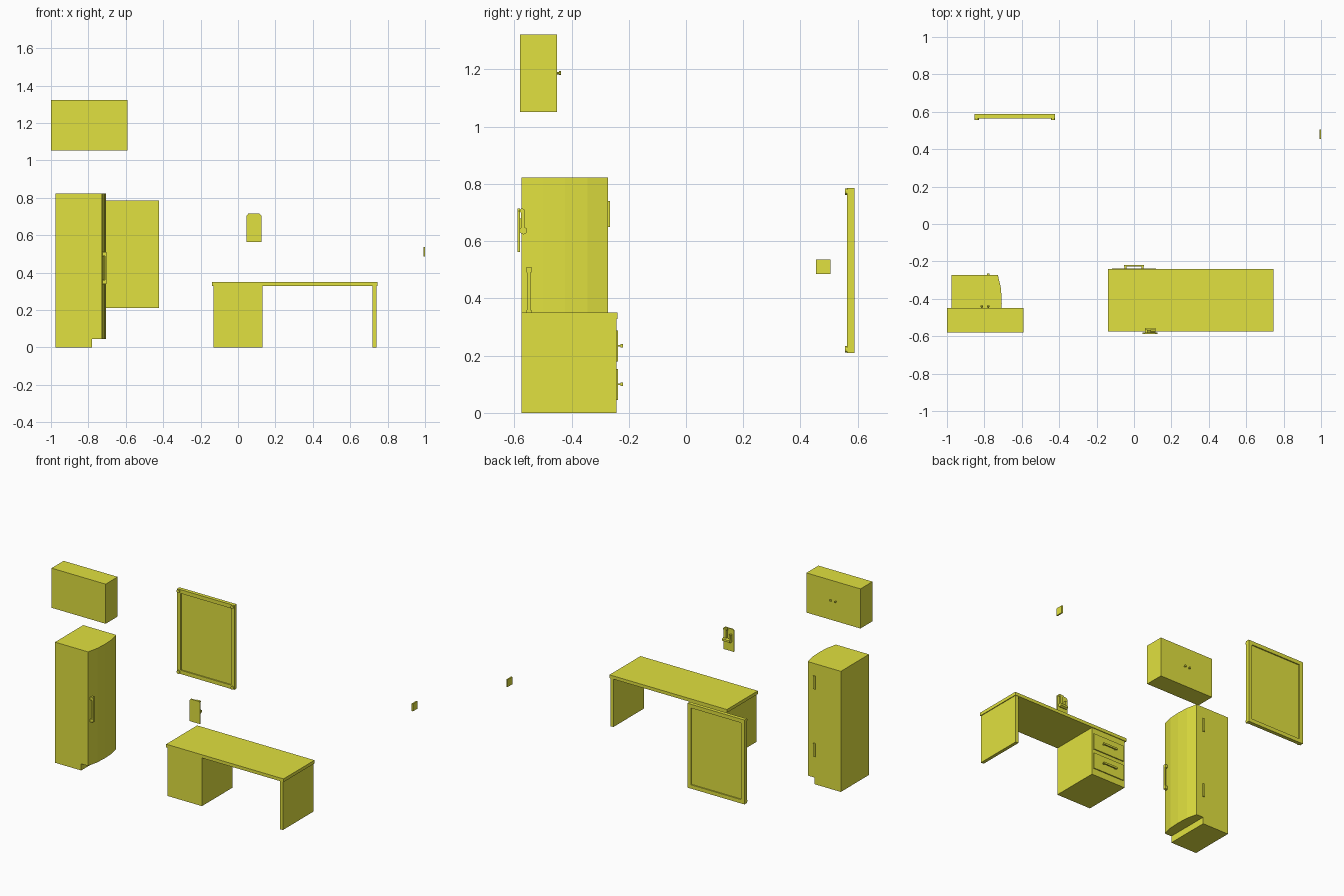
import bpy, bmesh
from mathutils import Matrix, Vector

if "Cube" in bpy.data.objects:
    bpy.data.objects.remove(bpy.data.objects["Cube"])

mat = bpy.data.materials.new("yellow")
mat.diffuse_color = (0.75, 0.75, 0.05, 1)
mat.use_nodes = True
mat.node_tree.nodes["Principled BSDF"].inputs["Base Color"].default_value = mat.diffuse_color


def finish(name, bm):
    bmesh.ops.recalc_face_normals(bm, faces=bm.faces)
    me = bpy.data.meshes.new(name)
    bm.to_mesh(me)
    bm.free()
    me.materials.append(mat)
    ob = bpy.data.objects.new(name, me)
    bpy.context.collection.objects.link(ob)
    return ob


def box(name, x, y, z):
    bm = bmesh.new()
    size = Matrix.Diagonal((x[1] - x[0], y[1] - y[0], z[1] - z[0], 1))
    mid = Matrix.Translation((sum(x) / 2, sum(y) / 2, sum(z) / 2))
    bmesh.ops.create_cube(bm, size=1, matrix=mid @ size)
    return finish(name, bm)


def prism(name, pts, direction, cap=True):
    """Extrude a flat outline; cap=False leaves the starting side open."""
    bm = bmesh.new()
    f = bm.faces.new([bm.verts.new(p) for p in pts])
    r = bmesh.ops.extrude_face_region(bm, geom=[f], use_keep_orig=cap)
    bmesh.ops.translate(bm, vec=direction, verts=[v for v in r["geom"] if isinstance(v, bmesh.types.BMVert)])
    return finish(name, bm)


def rod(name, a, b, r, sides=12):
    a, b = Vector(a), Vector(b)
    d = b - a
    bm = bmesh.new()
    m = Matrix.Translation((a + b) / 2) @ d.to_track_quat('Z', 'Y').to_matrix().to_4x4()
    bmesh.ops.create_cone(bm, cap_ends=True, segments=sides, radius1=r, radius2=r, depth=d.length, matrix=m)
    return finish(name, bm)


# Wall cabinet with two knobs
box("wall_cabinet", (-1.0, -0.592), (-0.58, -0.45), (1.052, 1.322))
for i, x in enumerate((-0.815, -0.78)):
    rod(f"cabinet_knob_stem_{i}", (x, -0.451, 1.187), (x, -0.443, 1.187), 0.004, 8)
    rod(f"cabinet_knob_{i}", (x, -0.443, 1.187), (x, -0.437, 1.187), 0.007, 10)

# Refrigerator body with a faceted bowed door
door = [(-0.728, -0.575), (-0.711, -0.5), (-0.707, -0.423), (-0.711, -0.345), (-0.728, -0.272)]
outline = [(-0.977, -0.272), (-0.977, -0.575)] + door
prism("fridge_body", [(x, y, 0.045) for x, y in outline], (0, 0, 0.777))

# Hollow fridge plinth, open underneath
base = [(-0.977, -0.575), (-0.78, -0.575), (-0.78, -0.272), (-0.977, -0.272)]
prism("fridge_plinth", [(x, y, 0.0) for x, y in base], (0, 0, 0.045), cap=False)

# Fridge side grips and door handle
for n, z in (("upper", 0.65), ("lower", 0.19)):
    box(f"fridge_grip_{n}", (-0.787, -0.773), (-0.273, -0.265), (z, z + 0.09))
for n, z in (("lower", 0.34), ("upper", 0.49)):
    box(f"handle_end_{n}", (-0.728, -0.703), (-0.558, -0.54), (z, z + 0.02))
box("handle_bar", (-0.711, -0.702), (-0.555, -0.543), (0.35, 0.5))

# Desk top, side panel and pedestal
box("desk_top", (-0.14, 0.745), (-0.574, -0.24), (0.328, 0.35))
box("desk_side_panel", (0.718, 0.74), (-0.574, -0.243), (0, 0.328))
box("desk_pedestal", (-0.13, 0.13), (-0.574, -0.245), (0, 0.328))

# Drawers with bar handles
for n, z in (("lower", 0.1), ("upper", 0.235)):
    box(f"drawer_front_{n}", (-0.118, 0.118), (-0.246, -0.238), (z - 0.055, z + 0.053))
    for i, x in enumerate((-0.045, 0.045)):
        box(f"drawer_post_{n}_{i}", (x - 0.006, x + 0.006), (-0.24, -0.224), (z - 0.003, z + 0.003))
    box(f"drawer_handle_{n}", (-0.053, 0.053), (-0.228, -0.22), (z - 0.006, z + 0.006))

# Wall telephone: chamfered backplate, handset and cradle
plate = [(0.045, 0.563), (0.125, 0.563), (0.125, 0.705), (0.115, 0.715), (0.055, 0.715), (0.045, 0.705)]
prism("phone_backplate", [(x, -0.588, z) for x, z in plate], (0, 0.008, 0))
box("handset_grip", (0.092, 0.112), (-0.576, -0.564), (0.645, 0.71))
rod("handset_earpiece", (0.088, -0.573, 0.707), (0.116, -0.573, 0.707), 0.008, 8)
rod("handset_mouthpiece", (0.06, -0.568, 0.637), (0.116, -0.568, 0.637), 0.014, 6)
box("phone_cradle", (0.058, 0.072), (-0.581, -0.564), (0.63, 0.68))

# Switch plate on the far wall
box("switch_plate", (0.991, 1.0), (0.455, 0.505), (0.485, 0.536))

# Framed board with a panel recessed on both sides
x0, x1, z0, z1, w = -0.853, -0.422, 0.21, 0.785, 0.026
y = (0.563, 0.588)
for n, a in (("left", x0), ("right", x1 - w)):
    box(f"frame_{n}", (a, a + w), y, (z0, z1))
for n, a in (("bottom", z0), ("top", z1 - w)):
    box(f"frame_{n}", (x0 + w, x1 - w), y, (a, a + w))
box("frame_panel", (x0 + w, x1 - w), (0.571, 0.58), (z0 + w, z1 - w))

# Round corner studs on the frame
for i, x in enumerate((x0 + 0.012, x1 - 0.012)):
    for j, z in enumerate((z0 + 0.012, z1 - 0.012)):
        rod(f"frame_stud_{i}_{j}", (x, 0.555, z), (x, 0.564, z), 0.011)
